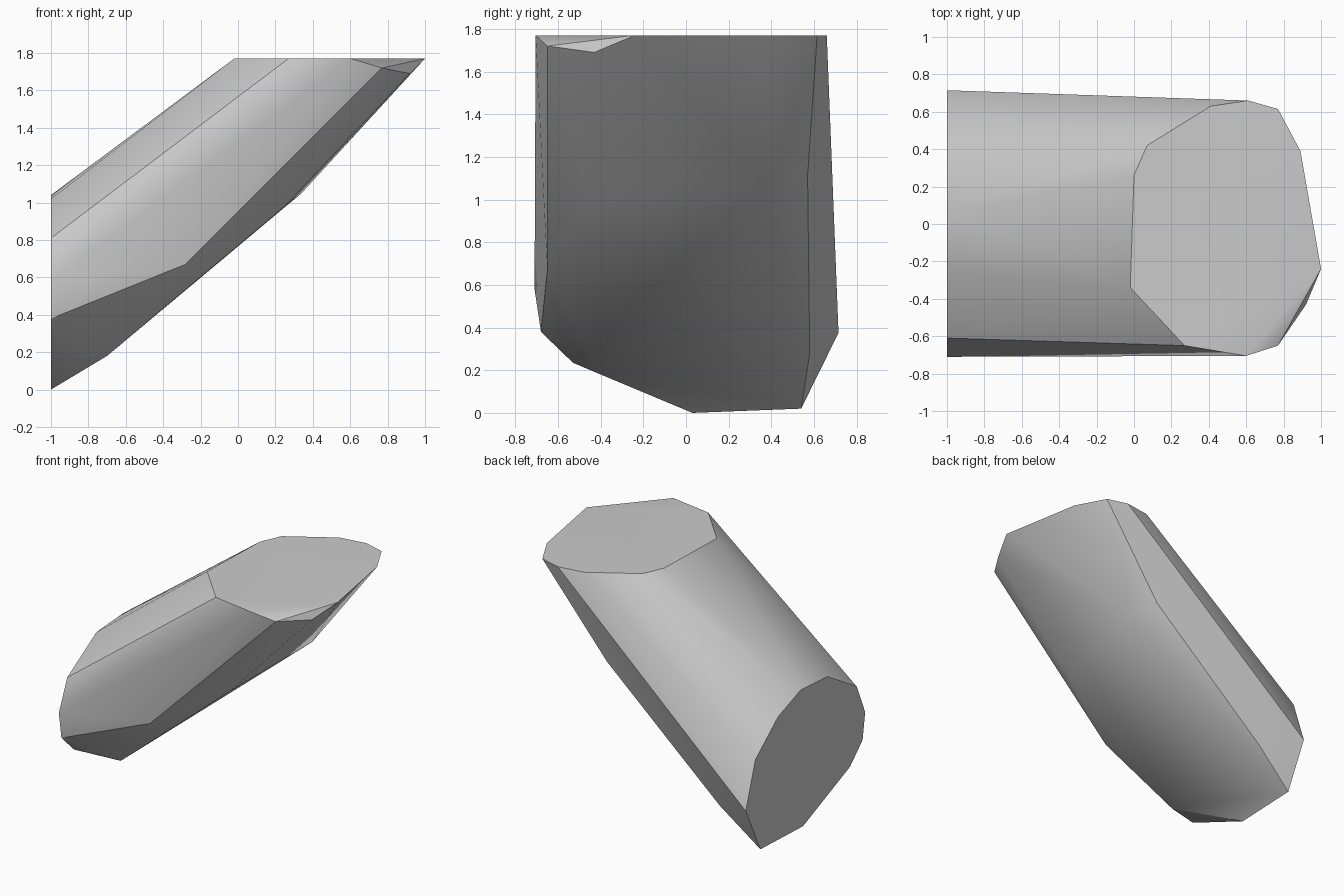
import bpy
import bmesh
import math

# Remove the default object
default_cube = bpy.data.objects.get("Cube")
if default_cube:
    bpy.data.objects.remove(default_cube, do_unlink=True)

TOP = 1.77
END = -1.0


def make_material(name, colour):
    material = bpy.data.materials.new(name)
    material.use_nodes = True
    material.diffuse_color = colour
    material.node_tree.nodes["Principled BSDF"].inputs["Base Color"].default_value = colour
    return material


def convex_solid(name, points, material, flat_angle):
    """Wrap the points in a convex skin and merge its coplanar triangles."""
    bm = bmesh.new()
    for point in points:
        bm.verts.new(point)
    hull = bmesh.ops.convex_hull(bm, input=bm.verts[:])
    unused = {v for v in hull["geom_interior"] + hull["geom_unused"]
              if isinstance(v, bmesh.types.BMVert) and v.is_valid}
    bmesh.ops.delete(bm, geom=list(unused), context="VERTS")
    bmesh.ops.dissolve_limit(bm, angle_limit=flat_angle,
                             verts=bm.verts[:], edges=bm.edges[:])
    bmesh.ops.recalc_face_normals(bm, faces=bm.faces[:])
    mesh = bpy.data.meshes.new(name)
    bm.to_mesh(mesh)
    bm.free()
    mesh.materials.append(material)
    solid = bpy.data.objects.new(name, mesh)
    bpy.context.collection.objects.link(solid)
    return solid


# Level top outline (x, y)
top_outline = [(-.02, -.34), (0, .26), (.07, .42), (.41, .63), (.61, .66),
               (.77, .615), (.89, .39), (1, -.24), (.6, -.705), (.27, -.65)]

# Upright end outline (y, z)
end_outline = [(.6, .72), (.33, .94), (.06, 1.04), (-.26, 1.02), (-.61, .81),
               (-.71, .58), (-.68, .38), (-.53, .235), (.03, 0), (.54, .02),
               (.715, .375)]

# Bulges of the slanted underside and the chipped rim
belly = [(-.7, -.4, .18), (-.28, -.65, .67), (.25, -.45, .98), (.34, .4, 1.05),
         (.26, .57, 1.11), (-.69, .58, .28), (.92, -.43, 1.69), (.77, -.65, 1.72)]

points = [(x, y, TOP) for x, y in top_outline]
points += [(END, y, z) for y, z in end_outline]
points += belly

grey = make_material("plain_grey", (.6, .6, .6, 1))
block = convex_solid("slanted_block", points, grey, math.radians(1))

# Smooth shading that keeps the strong creases
bpy.ops.object.select_all(action="DESELECT")
block.select_set(True)
bpy.context.view_layer.objects.active = block
bpy.ops.object.shade_smooth_by_angle(angle=math.radians(30))
